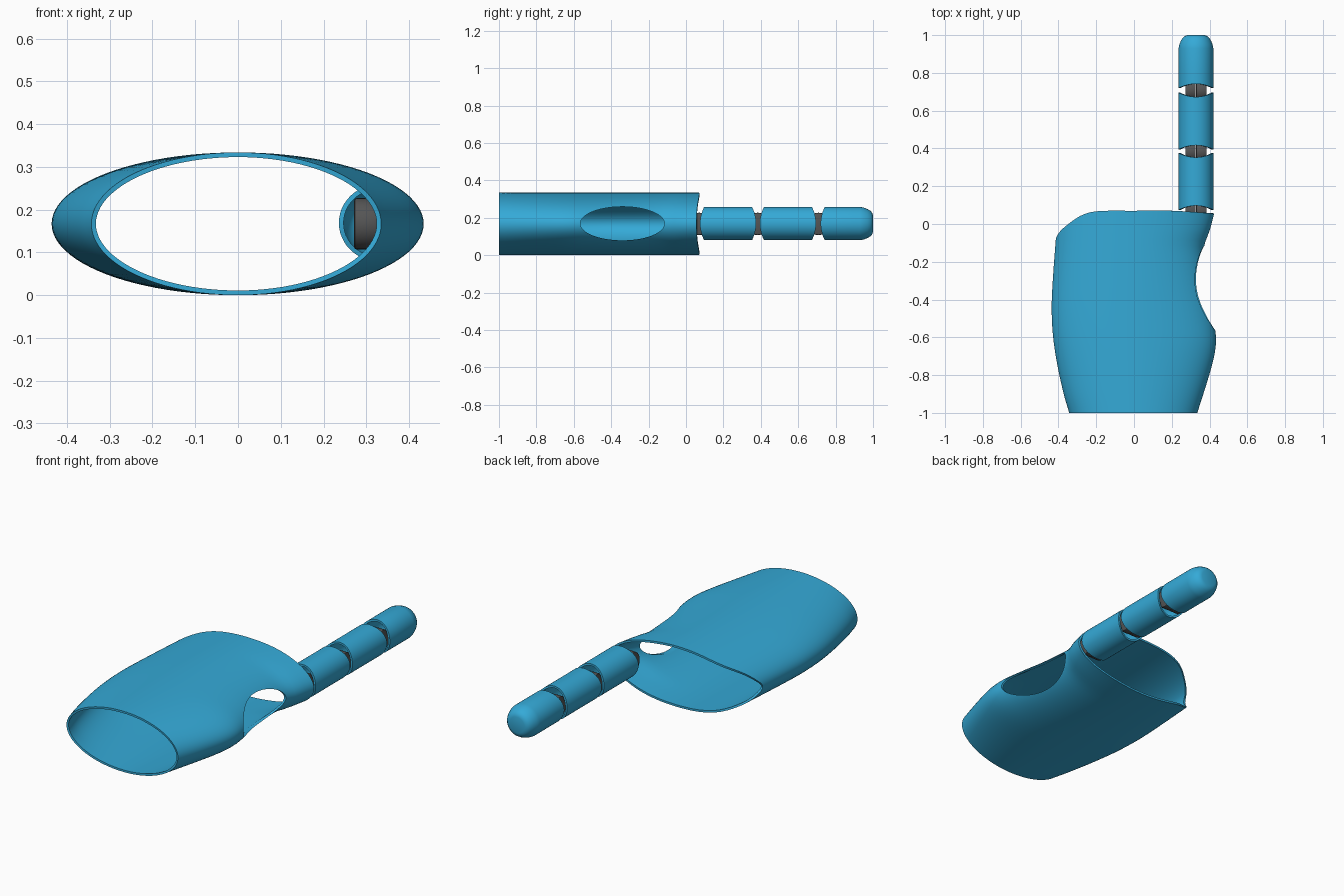
import bpy, math

if "Cube" in bpy.data.objects:
    bpy.data.objects.remove(bpy.data.objects["Cube"])

TAU = math.tau
ZC = 0.167          # height of the common axis
FX = 0.328          # x of the finger axis


def material(name, rgb):
    m = bpy.data.materials.new(name)
    m.diffuse_color = (*rgb, 1)
    m.use_nodes = True
    m.node_tree.nodes["Principled BSDF"].inputs["Base Color"].default_value = m.diffuse_color
    return m


BLUE = material("blue_plastic", (0.035, 0.40, 0.68))
DARK = material("dark_rubber", (0.09, 0.09, 0.09))


def curve(pts, t):
    """Smooth interpolation through a few (t, value) points."""
    t = min(max(t, pts[0][0]), pts[-1][0])
    i = max(k for k in range(len(pts) - 1) if pts[k][0] <= t)

    def slope(k):
        a, b = pts[max(k - 1, 0)], pts[min(k + 1, len(pts) - 1)]
        return (b[1] - a[1]) / (b[0] - a[0])
    (t0, v0), (t1, v1) = pts[i], pts[i + 1]
    h = t1 - t0
    s = (t - t0) / h
    return ((2*s**3 - 3*s**2 + 1) * v0 + (s**3 - 2*s**2 + s) * h * slope(i)
            + (3*s**2 - 2*s**3) * v1 + (s**3 - s**2) * h * slope(i + 1))


def activate(obj):
    bpy.ops.object.select_all(action='DESELECT')
    obj.select_set(True)
    bpy.context.view_layer.objects.active = obj


def tube(name, rows, n, point, cap_end=False):
    """Sheet wrapped round the y axis: point(row, angle) -> xyz."""
    verts = [point(r, TAU * j / n) for r in rows for j in range(n)]
    faces = [(i*n + j, (i+1)*n + j, (i+1)*n + (j+1) % n, i*n + (j+1) % n)
             for i in range(len(rows) - 1) for j in range(n)]
    if cap_end:
        last = (len(rows) - 1) * n
        faces.append(tuple(last + j for j in reversed(range(n))))
    mesh = bpy.data.meshes.new(name)
    mesh.from_pydata(verts, [], faces)
    obj = bpy.data.objects.new(name, mesh)
    bpy.context.collection.objects.link(obj)
    mesh.materials.append(BLUE)
    activate(obj)
    mod = obj.modifiers.new("wall", 'SOLIDIFY')
    mod.thickness, mod.offset = 0.011, -1
    bpy.ops.object.modifier_apply(modifier=mod.name)
    return obj


def smooth(obj, angle=35):
    activate(obj)
    bpy.ops.object.shade_smooth_by_angle(angle=math.radians(angle))


# palm shell: elliptical sleeve with different left and right outlines
LEFT = [(-1, .343), (-.9, .372), (-.75, .405), (-.6, .428), (-.45, .436),
        (-.3, .43), (-.07, .413), (.08, .40)]
RIGHT = [(-1, .335), (-.8, .398), (-.68, .428), (-.6, .434), (-.5, .42),
         (-.34, .39), (-.2, .372), (-.115, .372), (-.03, .402), (.08, .43)]
RIM = [(-.42, -.09), (-.40, -.05), (-.36, -.01), (-.28, .045), (-.2, .067),
       (0, .07), (.2, .07), (.43, .055)]


def palm_point(t, a):
    side = RIGHT if math.cos(a) > 0 else LEFT
    end = 0.07
    for _ in range(6):      # slanted rim follows x
        end = curve(RIM, math.cos(a) * curve(side, end))
    y = -1 + t * (1 + end)
    return (math.cos(a) * curve(side, y), y, ZC + 0.167 * math.sin(a))


palm = tube("palm_shell", [i / 36 for i in range(37)], 96, palm_point)

# thumb hole in the right side of the palm
bpy.ops.mesh.primitive_cylinder_add(vertices=64, radius=1, depth=0.45,
                                    location=(0.425, -0.34, ZC + .002),
                                    rotation=(0, math.pi / 2, 0))
cutter = bpy.context.object
cutter.name = "thumb_hole_cutter"
cutter.scale = (0.09, 0.225, 1)
cutter.hide_render = True
activate(palm)
cut = palm.modifiers.new("thumb_hole", 'BOOLEAN')
cut.operation, cut.object, cut.solver = 'DIFFERENCE', cutter, 'EXACT'
bpy.ops.object.modifier_apply(modifier=cut.name)
bpy.data.objects.remove(cutter)
smooth(palm)


# finger segments: hollow sleeves, ends set back at top and bottom
def finger_segment(name, y0, y1, tip=False):
    if tip:
        rows = [(y0, .092, 1), (y0 + .06, .092, 0), (.93, .092, 0),
                (.95, .088, 0), (.97, .080, 0), (.985, .071, 0),
                (.995, .060, 0), (1.0, .045, 0)]
    else:
        rows = [(y0, .092, 1), (y0 + .06, .092, 0),
                (y1 - .06, .092, 0), (y1, .092, -1)]

    def point(row, a):
        y, r, cutback = row
        return (FX + r * math.cos(a),
                y + cutback * 0.022 * math.sin(a) ** 2,
                ZC + .002 + r * 0.97 * math.sin(a))
    smooth(tube(name, rows, 48, point, cap_end=tip))


finger_segment("finger_base", .075, .375)
finger_segment("finger_middle", .395, .695)
finger_segment("finger_tip", .72, 1.0, tip=True)

# hinge joints: paired dark discs between the segments
for k, y in enumerate((.07, .383, .708)):
    for side in (-1, 1):
        bpy.ops.mesh.primitive_cylinder_add(
            vertices=32, radius=0.06, depth=0.055,
            location=(FX + side * .029, y, ZC),
            rotation=(0, math.pi / 2, 0))
        disc = bpy.context.object
        disc.name = f"hinge_{k + 1}_{'left' if side < 0 else 'right'}"
        disc.data.materials.append(DARK)
        bev = disc.modifiers.new("bevel", 'BEVEL')
        bev.width, bev.segments = 0.006, 2
        bpy.ops.object.modifier_apply(modifier=bev.name)
        smooth(disc)
